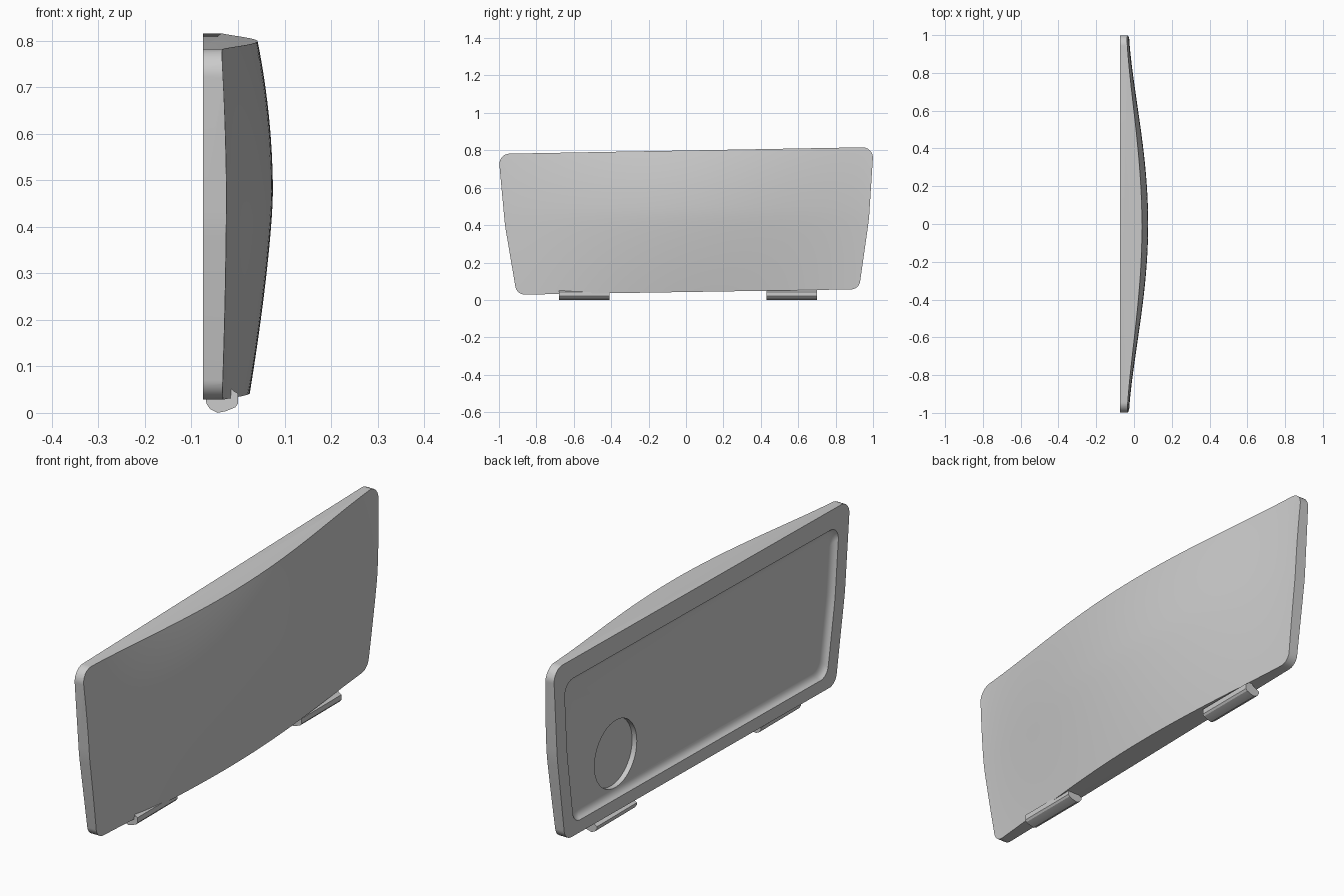
import bpy, bmesh, math
from mathutils import Vector

if "Cube" in bpy.data.objects:
    bpy.data.objects.remove(bpy.data.objects["Cube"])

BACK = -0.075


def make_object(name, verts, faces):
    mesh = bpy.data.meshes.new(name)
    mesh.from_pydata(verts, [], faces)
    bm = bmesh.new()
    bm.from_mesh(mesh)
    bmesh.ops.recalc_face_normals(bm, faces=bm.faces)
    bm.to_mesh(mesh)
    bm.free()
    ob = bpy.data.objects.new(name, mesh)
    bpy.context.collection.objects.link(ob)
    return ob


def loft(name, rings):
    """Closed solid through rings of equal length."""
    n = len(rings[0])
    verts = [p for r in rings for p in r]
    faces = [(k * n + i, k * n + (i + 1) % n, (k + 1) * n + (i + 1) % n, (k + 1) * n + i)
             for k in range(len(rings) - 1) for i in range(n)]
    faces += [tuple(range(n)), tuple(range((len(rings) - 1) * n, len(rings) * n))]
    return make_object(name, verts, faces)


# Panel outline in (y, z) with corner radius
CORNERS = [(-0.905, 0.028, .05), (0.925, 0.057, .05), (0.978, 0.43, .9),
           (1.003, 0.817, .055), (-1.003, 0.781, .055), (-0.968, 0.4, .9)]


def outline(inset, x, dz=0.0):
    pts = []
    n = len(CORNERS)
    for i, (y, z, r) in enumerate(CORNERS):
        p = Vector((y, z))
        d1 = (p - Vector(CORNERS[i - 1][:2])).normalized()
        d2 = (Vector(CORNERS[(i + 1) % n][:2]) - p).normalized()
        n1, n2 = Vector((-d1.y, d1.x)), Vector((-d2.y, d2.x))
        c = p + (n1 + n2) * (inset + r) / (1 + n1.dot(n2))
        for k in range(9):
            q = c - (n1 * (1 - k / 8) + n2 * (k / 8)).normalized() * r
            pts.append((x, q.x, q.y + dz))
    return pts


def front_x(y, z):
    """Depth of the bulging front face."""
    if z > 0.47:
        t = ((z - 0.47) / 0.33) ** 2
        mid, end = 0.075 - 0.033 * t, -0.026 - 0.011 * t
    else:
        t = ((0.47 - z) / 0.43) ** 1.4
        mid, end = 0.075 - 0.05 * t, -0.026 - 0.012 * t
    bell = max(0.0, math.cos(math.pi / 2 * min(1, abs(y)))) ** 1.4
    return end + (mid - end) * bell


# Oversized curved slab, trimmed to the outline below
NY, NZ = 64, 32
verts, faces = [], []
for side in (0, 1):
    for j in range(NZ + 1):
        for i in range(NY + 1):
            y, z = -1.05 + 2.1 * i / NY, -0.02 + 0.88 * j / NZ
            verts.append((front_x(y, z) if side else BACK, y, z))
W = NY + 1
off = W * (NZ + 1)
for j in range(NZ):
    for i in range(NY):
        a = off + j * W + i
        faces.append((a, a + 1, a + W + 1, a + W))
border = ([i for i in range(W)] + [j * W + NY for j in range(1, NZ + 1)]
          + [NZ * W + i for i in range(NY - 1, -1, -1)] + [j * W for j in range(NZ - 1, 0, -1)])
for a, b in zip(border, border[1:] + border[:1]):
    faces.append((a, b, b + off, a + off))
faces.append(tuple(reversed(border)))
panel = make_object("panel", verts, faces)
bm = bmesh.new()
bm.from_mesh(panel.data)
bmesh.ops.delete(bm, geom=[v for v in bm.verts if not v.link_faces], context='VERTS')
bm.to_mesh(panel.data)
bm.free()

# Cutters: outer trim, shallow back recess with soft walls, round pocket
trim = loft("trim_cutter", [outline(0, -0.2), outline(0, 0.2)])
trim.data.transform
recess = loft("recess_cutter", [outline(i, BACK + d, -0.015) for i, d in
              ((0.068, -0.03), (0.068, 0.0), (0.073, 0.009), (0.080, 0.016),
               (0.090, 0.021), (0.102, 0.023))])
circle = [(0.55 + 0.143 * math.cos(math.tau * k / 48), 0.28 + 0.143 * math.sin(math.tau * k / 48))
          for k in range(48)]
pocket = loft("pocket_cutter", [[(x, y, z) for y, z in circle] for x in (-0.15, BACK + 0.045)])

for cutter, op in ((trim, 'INTERSECT'), (recess, 'DIFFERENCE'), (pocket, 'DIFFERENCE')):
    m = panel.modifiers.new(cutter.name, 'BOOLEAN')
    m.operation, m.solver, m.object = op, 'EXACT', cutter
bpy.context.view_layer.objects.active = panel
panel.select_set(True)
for m in list(panel.modifiers):
    bpy.ops.object.modifier_apply(modifier=m.name)
for cutter in (trim, recess, pocket):
    bpy.data.objects.remove(cutter)

# Hinge barrels under the bottom edge
SECTION = [(-0.069, 0.03), (-0.068, 0.02), (-0.06, 0.008), (-0.044, 0.0), (-0.025, 0.004),
           (-0.006, 0.012), (0.0, 0.02), (0.0, 0.042), (-0.008, 0.046), (-0.018, 0.055),
           (-0.03, 0.055), (-0.04, 0.045)]
hinges = [loft(name, [[(x, y, z) for x, z in SECTION] for y in span])
          for name, span in (("hinge_left", (-0.68, -0.41)), ("hinge_right", (0.43, 0.70)))]

for ob in [panel] + hinges:
    bpy.ops.object.select_all(action='DESELECT')
    ob.select_set(True)
    bpy.context.view_layer.objects.active = ob
    bpy.ops.object.shade_smooth_by_angle(angle=math.radians(30))
